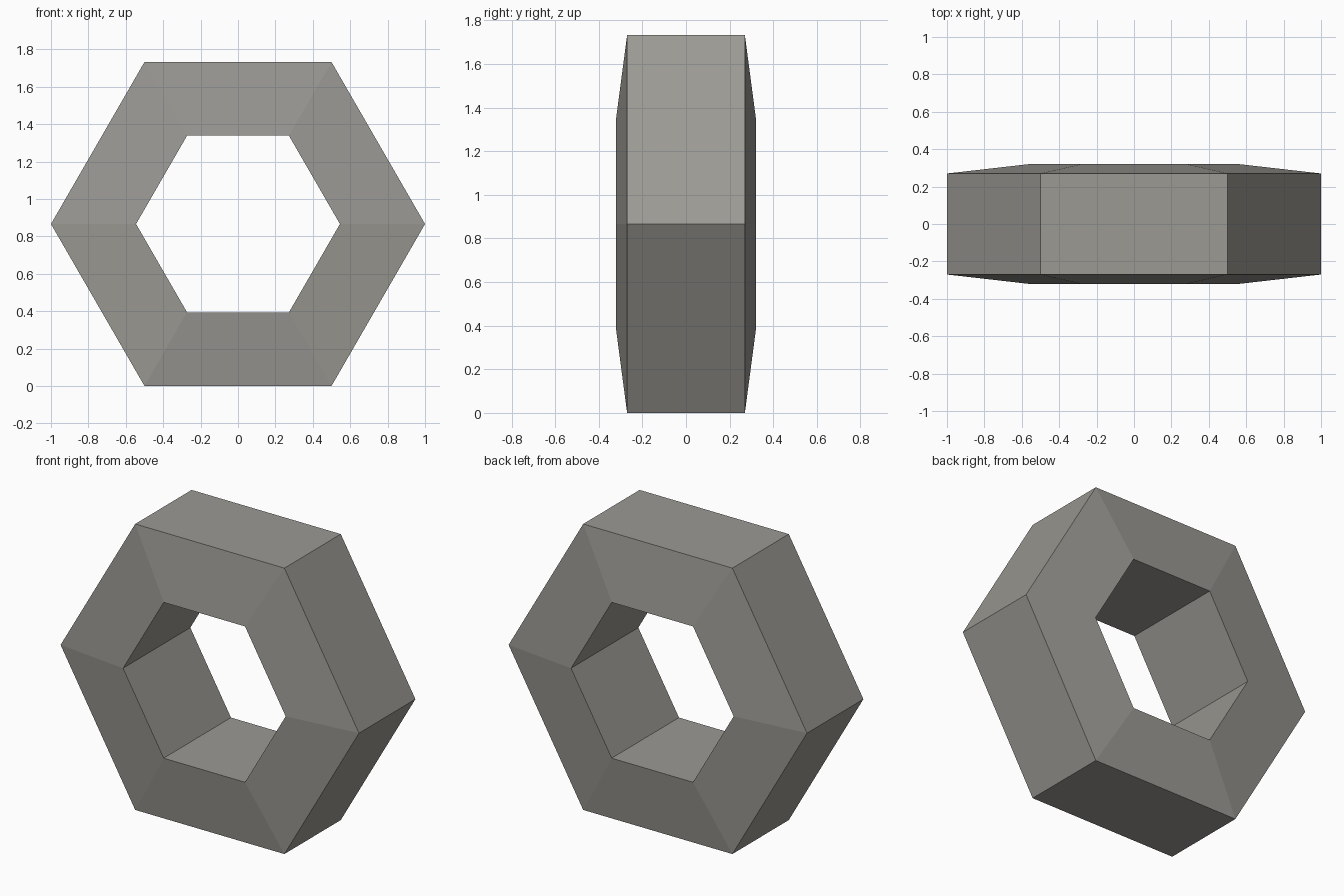
import bpy, bmesh, math

if "Cube" in bpy.data.objects:
    bpy.data.objects.remove(bpy.data.objects["Cube"])

# Material
grey = bpy.data.materials.new("warm_grey")
grey.diffuse_color = (0.33, 0.32, 0.295, 1)
grey.use_nodes = True
grey.node_tree.nodes["Principled BSDF"].inputs["Base Color"].default_value = grey.diffuse_color

SIDES = 6
CENTRE_Z = math.sqrt(3) / 2
# Ring cross-section: (radius, y); the hole edge is wider than the rim
PROFILE = [(1.0, -0.27), (1.0, 0.27), (0.545, 0.322), (0.545, -0.322)]

# Hexagonal ring: sweep the profile around the y axis
bm = bmesh.new()
rings = []
for i in range(SIDES):
    a = math.tau * i / SIDES
    rings.append([bm.verts.new((r * math.cos(a), y, CENTRE_Z + r * math.sin(a)))
                  for r, y in PROFILE])
for i in range(SIDES):
    a, b = rings[i], rings[(i + 1) % SIDES]
    for j in range(4):
        k = (j + 1) % 4
        bm.faces.new((a[j], a[k], b[k], b[j]))
bmesh.ops.recalc_face_normals(bm, faces=bm.faces)

mesh = bpy.data.meshes.new("hex_ring")
bm.to_mesh(mesh)
bm.free()
mesh.materials.append(grey)
bpy.context.collection.objects.link(bpy.data.objects.new("hex_ring", mesh))
